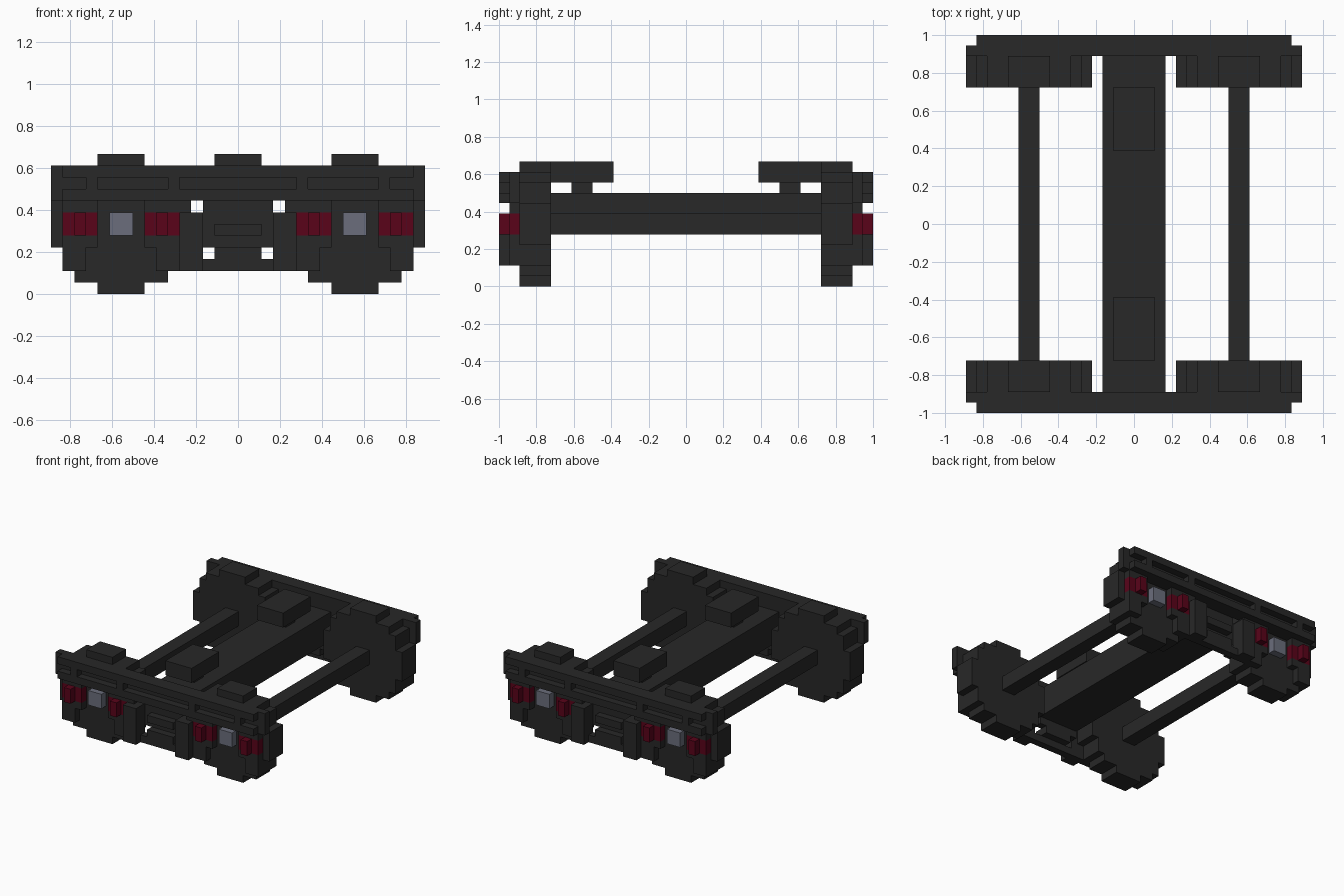
import bpy, bmesh
from mathutils import Vector

old = bpy.data.objects.get("Cube")
if old:
    bpy.data.objects.remove(old)

U = 1 / 18  # one block of the model


def material(name, rgb):
    m = bpy.data.materials.new(name)
    m.use_nodes = True
    m.diffuse_color = (*rgb, 1)
    m.node_tree.nodes["Principled BSDF"].inputs["Base Color"].default_value = (*rgb, 1)
    return m


DARK = material("dark iron", (0.021, 0.021, 0.021))
RED = material("deep red", (0.1, 0.001, 0.01))
GREY = material("steel grey", (0.145, 0.155, 0.2))


def finish(name, bm, mat):
    bmesh.ops.recalc_face_normals(bm, faces=bm.faces)
    me = bpy.data.meshes.new(name)
    bm.to_mesh(me)
    bm.free()
    me.materials.append(mat)
    ob = bpy.data.objects.new(name, me)
    bpy.context.collection.objects.link(ob)
    return ob


def blocks(name, mat, boxes, sx=1, sy=1):
    """Boxes given as (x0, x1, y0, y1, z0, z1) in blocks, flipped by sx and sy."""
    bm = bmesh.new()
    for x0, x1, y0, y1, z0, z1 in boxes:
        vs = bmesh.ops.create_cube(bm, size=1)["verts"]
        for v in vs:
            v.co = Vector((sx * (x0 if v.co.x < 0 else x1),
                           sy * (y0 if v.co.y < 0 else y1),
                           z0 if v.co.z < 0 else z1)) * U
    return finish(name, bm, mat)


def wheel(name, cx, sy):
    """Stepped disc, 12 blocks across and 3 thick."""
    q = [(2, 6), (2, 5), (4, 5), (4, 4), (5, 4), (5, 2), (6, 2)]
    half = q + [(x, -z) for x, z in reversed(q)]
    ring = half + [(-x, z) for x, z in reversed(half)]
    bm = bmesh.new()
    face = bm.faces.new([bm.verts.new(Vector((cx + x, sy * 13, 6 + z)) * U) for x, z in ring])
    out = bmesh.ops.extrude_face_region(bm, geom=[face])["geom"]
    moved = [g for g in out if isinstance(g, bmesh.types.BMVert)]
    bmesh.ops.translate(bm, verts=moved, vec=(0, sy * 3 * U, 0))
    finish(name, bm, DARK)


# Centre beam between the side frames
blocks("centre_beam", DARK, [(-3, 3, -16, 16, 5, 9)])

for sx, side in ((1, "left"), (-1, "right")):
    blocks(f"{side}_axle", DARK, [(9, 11, -13, 13, 5, 7)], sx)

for sy, end in ((-1, "front"), (1, "back")):
    # Raised pad on a short stem
    blocks(f"{end}_pad", DARK, [(-2, 2, 7, 13, 10, 12), (-1, 1, 9, 11, 9, 10)], 1, sy)

    # Top girder with flanges and webs around the recesses
    webs = [(s * a, s * b, 17, 18, 9, 10) for s in (1, -1) for a, b in ((5, 6), (12, 13))]
    blocks(f"{end}_girder", DARK, [
        (-16, 16, 16, 17, 8, 11),
        (-15, 15, 17, 18, 8, 9),
        (-15, 15, 17, 18, 10, 11)] + webs, 1, sy)

    # Spring stack under the beam end and the bar that carries it
    blocks(f"{end}_spring", DARK, [
        (-2, 2, 15, 17, 3, 4),
        (-3, 3, 15, 16, 4, 5),
        (-2, 2, 16, 17, 5, 6)], 1, sy)
    blocks(f"{end}_lower_bar", DARK, [(-3, 3, 16, 17, 2, 3)], 1, sy)

    for sx, side in ((1, "left"), (-1, "right")):
        tag = f"{end}_{side}"
        wheel(f"{tag}_wheel", sx * 10, sy)
        # Column beside the spring
        blocks(f"{tag}_column", DARK, [(3, 5, 16, 18, 2, 7), (4, 5, 16, 17, 7, 8)], sx, sy)
        # Frame legs either side of the axle end
        blocks(f"{tag}_inner_leg", DARK, [
            (5, 7, 16, 17, 2, 4), (5, 8, 16, 17, 4, 5), (5, 8, 16, 17, 7, 8)], sx, sy)
        blocks(f"{tag}_outer_leg", DARK, [
            (13, 15, 16, 17, 2, 4), (12, 15, 16, 17, 4, 5), (12, 15, 16, 17, 7, 8)], sx, sy)
        # Red coils: three blocks wide with the middle block standing out
        for part, x in (("inner", 5), ("outer", 12)):
            blocks(f"{tag}_{part}_red_coil", RED, [
                (x, x + 3, 16, 17, 5, 7), (x + 1, x + 2, 17, 18, 5, 7)], sx, sy)
        # Axle end cap
        blocks(f"{tag}_axle_cap", GREY, [(9, 11, 16, 17, 5, 7)], sx, sy)
